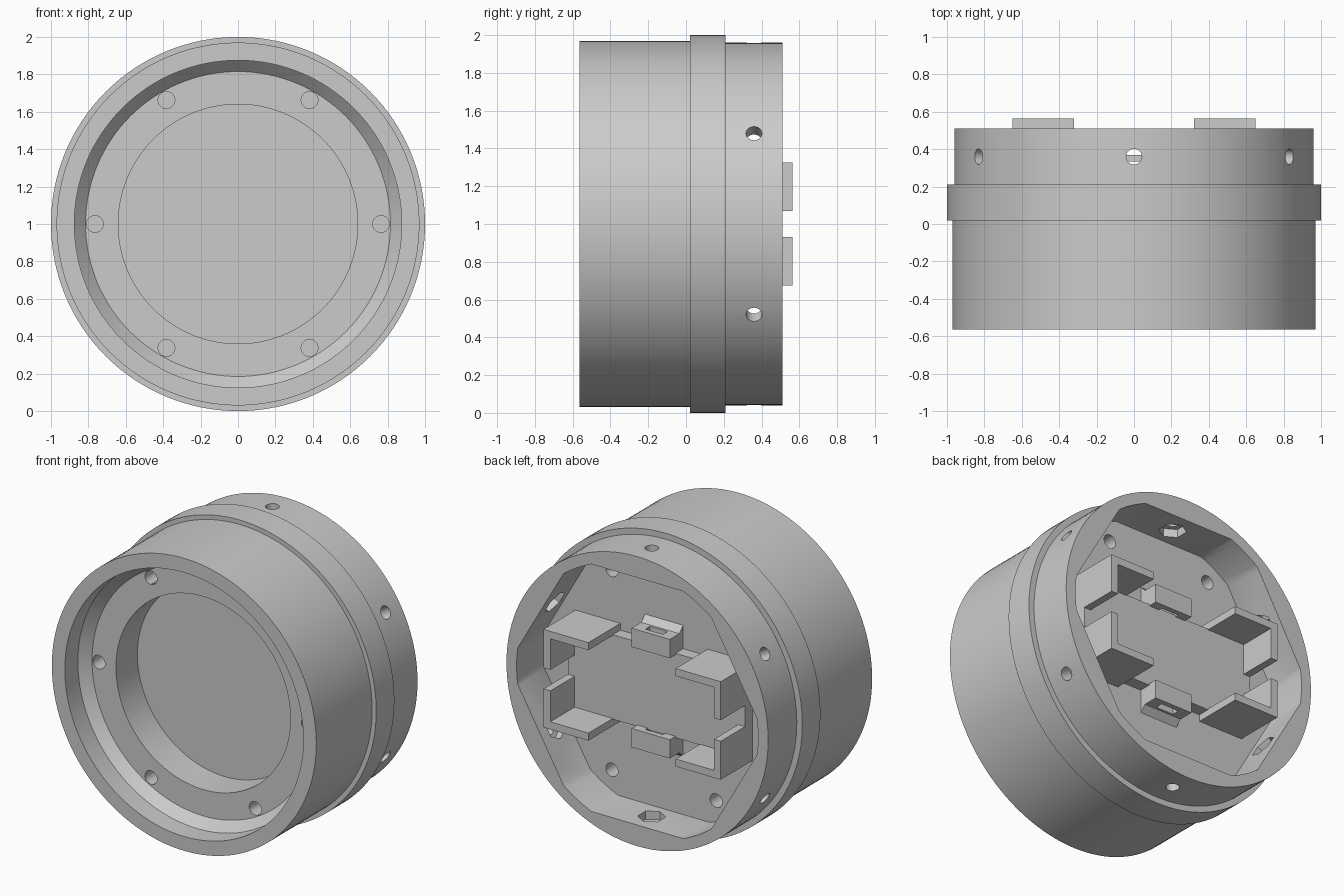
import bpy, bmesh, math
from mathutils import Matrix, Vector

if "Cube" in bpy.data.objects:
    bpy.data.objects.remove(bpy.data.objects["Cube"], do_unlink=True)

SEG = 128
CENTRE = Vector((0, 0, 1))
grey = bpy.data.materials.new("plain_grey")
grey.use_nodes = True
grey.diffuse_color = (0.6, 0.6, 0.6, 1)
grey.node_tree.nodes["Principled BSDF"].inputs["Base Color"].default_value = (0.6, 0.6, 0.6, 1)


def finish(name, bm):
    """Turn a bmesh into a named grey object with outward normals."""
    bmesh.ops.recalc_face_normals(bm, faces=bm.faces)
    mesh = bpy.data.meshes.new(name)
    bm.to_mesh(mesh)
    bm.free()
    mesh.materials.append(grey)
    ob = bpy.data.objects.new(name, mesh)
    bpy.context.collection.objects.link(ob)
    return ob


def prism(name, outline, offset):
    """Extrude a closed loop of points by an offset vector."""
    bm = bmesh.new()
    face = bm.faces.new([bm.verts.new(Vector(p) + CENTRE) for p in outline])
    new = bmesh.ops.extrude_face_region(bm, geom=[face])["geom"]
    bmesh.ops.translate(bm, vec=offset, verts=[g for g in new if isinstance(g, bmesh.types.BMVert)])
    return finish(name, bm)


def box(name, lo, hi):
    (x0, y0, z0), (x1, y1, z1) = lo, hi
    return prism(name, [(x0, y0, z0), (x1, y0, z0), (x1, y0, z1), (x0, y0, z1)], (0, y1 - y0, 0))


def rod(name, start, end, radius, sides):
    """Cylinder between two points."""
    start, end = Vector(start), Vector(end)
    axis = end - start
    place = Matrix.Translation(CENTRE + (start + end) / 2) @ axis.to_track_quat('Z', 'Y').to_matrix().to_4x4()
    bm = bmesh.new()
    bmesh.ops.create_cone(bm, cap_ends=True, segments=sides, radius1=radius,
                          radius2=radius, depth=axis.length, matrix=place)
    return finish(name, bm)


def carve(ob, cutters):
    """Subtract each cutter, then discard it."""
    bpy.context.view_layer.objects.active = ob
    for cutter in cutters:
        cutter.hide_render = True
        mod = ob.modifiers.new("cut", 'BOOLEAN')
        mod.operation, mod.solver, mod.object = 'DIFFERENCE', 'EXACT', cutter
        bpy.ops.object.modifier_apply(modifier=mod.name)
        bpy.data.objects.remove(cutter, do_unlink=True)


def polar(r, a, y):
    return (r * math.cos(a), y, r * math.sin(a))


# Round housing: lathe with front recesses and a flange
profile = [(0, -.14), (.64, -.14), (.64, -.365), (.815, -.365), (.875, -.428), (.875, -.565),
           (.97, -.565), (.97, .02), (1, .02), (1, .21), (.96, .21), (.96, .51), (0, .51)]
bm = bmesh.new()
verts = [bm.verts.new(Vector((r, y, 0)) + CENTRE) for r, y in profile]
edges = [bm.edges.new(pair) for pair in zip(verts, verts[1:])]
bmesh.ops.spin(bm, geom=verts + edges, cent=CENTRE, axis=(0, 1, 0), angle=2 * math.pi, steps=SEG)
bmesh.ops.remove_doubles(bm, verts=bm.verts, dist=1e-4)
housing = finish("housing", bm)

# Rear cavity: a circle with six flats
FLAT, ROUND, FLOOR = .82, .886, .23
half = math.acos(FLAT / ROUND)
gap = math.pi / 3 - 2 * half
outline = []
for i in range(6):
    start = math.radians(30 + 60 * i) + half
    outline += [polar(ROUND, start + gap * k / 6, FLOOR) for k in range(7)]
cutters = [prism("cavity_cutter", outline, (0, .4, 0))]

# Radial screw holes with nut pockets, and blind holes in both floors
for i in range(6):
    a = math.radians(30 + 60 * i)
    cutters.append(rod("screw_cutter", polar(.75, a, .36), polar(1.05, a, .36), .042, 24))
    cutters.append(rod("nut_cutter", polar(.75, a, .36), polar(.875, a, .36), .085, 6))
    b = math.radians(60 * i)
    cutters.append(rod("front_hole_cutter", polar(.765, b, -.45), polar(.765, b, -.12), .045, 24))
    cutters.append(rod("back_hole_cutter", polar(.765, b, .03), polar(.765, b, .3), .045, 24))
carve(housing, cutters)
bpy.ops.object.select_all(action='DESELECT')
housing.select_set(True)
bpy.context.view_layer.objects.active = housing
bpy.ops.object.shade_smooth_by_angle(angle=math.radians(25))

# Raised plate on the rear floor
box("mounting_plate", (-.65, .2, -.28), (.65, .31, .28))

# Corner brackets
corner = [(.32, .325), (.65, .325), (.65, .07), (.6, .07), (.6, .275), (.32, .275)]
for sx, side in ((1, "left"), (-1, "right")):
    for sz, level in ((1, "upper"), (-1, "lower")):
        prism(f"{level}_{side}_bracket", [(sx * x, .2, sz * z) for x, z in corner], (0, .365, 0))

# Slotted tie clips above and below the plate
clip = [(.2, .27), (.37, .27), (.37, .395), (.27, .395), (.23, .435), (.2, .435)]
for s, level in ((1, "upper"), (-1, "lower")):
    ob = prism(f"{level}_tie_clip", [(-.14, y, s * z) for y, z in clip], (.28, 0, 0))
    z0, z1 = sorted((s * .2, s * .5))
    carve(ob, [box("slot_cutter", (-.065, .285, z0), (.065, .335, z1))])
